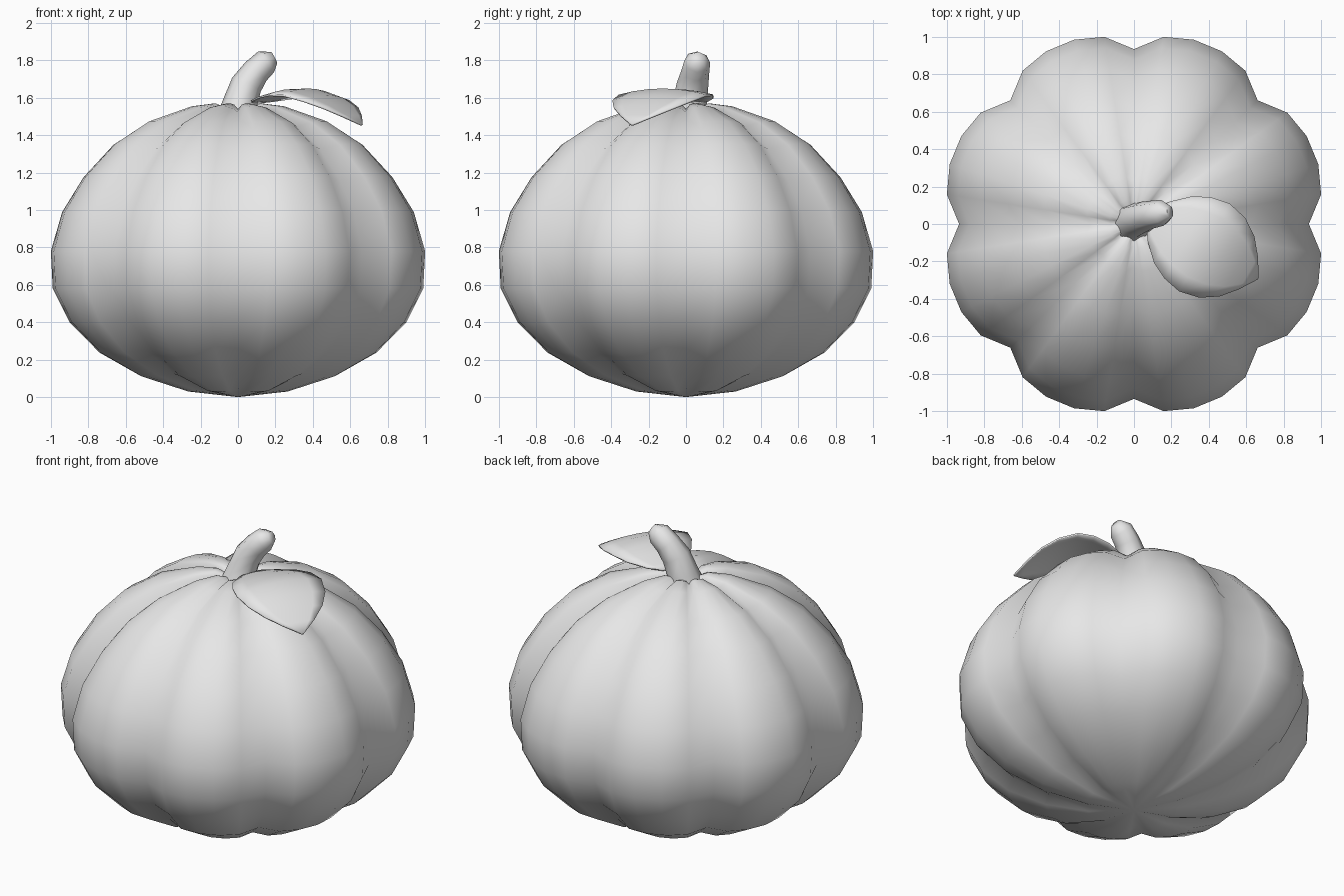
import bpy, bmesh
from math import sin, cos, pi, radians
from mathutils import Vector

cube = bpy.data.objects.get("Cube")
if cube:
    bpy.data.objects.remove(cube, do_unlink=True)

grey = bpy.data.materials.new("light_grey")
grey.use_nodes = True
colour = (0.8, 0.8, 0.8, 1)
grey.diffuse_color = colour
grey.node_tree.nodes["Principled BSDF"].inputs["Base Color"].default_value = colour


def finish(name, bm):
    """Turn a bmesh into a smooth grey object."""
    bmesh.ops.recalc_face_normals(bm, faces=bm.faces)
    for face in bm.faces:
        face.smooth = True
    mesh = bpy.data.meshes.new(name)
    bm.to_mesh(mesh)
    bm.free()
    mesh.materials.append(grey)
    obj = bpy.data.objects.new(name, mesh)
    bpy.context.collection.objects.link(obj)
    return obj


def bridge(bm, lower, upper):
    """Join two closed rings with quads."""
    n = len(lower)
    for i in range(n):
        j = (i + 1) % n
        bm.faces.new((lower[i], lower[j], upper[j], upper[i]))


def fan(bm, ring, point):
    """Close a ring to a single point."""
    tip = bm.verts.new(point)
    for i in range(len(ring)):
        bm.faces.new((ring[i], ring[(i + 1) % len(ring)], tip))


# Pumpkin body: a profile swept round eight lobes, five facets per lobe
profile = [(0.27, 0.03), (0.52, 0.11), (0.74, 0.235), (0.90, 0.40),
           (0.99, 0.58), (1.0, 0.78), (0.94, 0.99), (0.825, 1.18),
           (0.665, 1.355), (0.48, 1.475), (0.25, 1.555), (0.13, 1.57),
           (0.06, 1.545)]
lobe_radius = [0.935, 1.013, 1.036, 1.036, 1.013]
groove_depth = [1, 0.2, 0, 0, 0.2]
segments = 8 * len(lobe_radius)

bm = bmesh.new()
rings = []
for r, z in profile:
    sink = -0.03 * min(1, max(0, (z - 0.9) / 0.4))
    if z < 0.3:
        sink = 0.015
    ring = []
    for i in range(segments):
        a = 2 * pi * i / segments
        k = i % len(lobe_radius)
        rad = r * lobe_radius[k]
        ring.append(bm.verts.new((rad * cos(a), rad * sin(a),
                                  z + sink * groove_depth[k])))
    rings.append(ring)
for lower, upper in zip(rings, rings[1:]):
    bridge(bm, lower, upper)
fan(bm, rings[0], (0, 0, 0))
fan(bm, rings[-1], (0, 0, 1.5))
finish("pumpkin_body", bm)

# Stem: eight-sided tube leaning to one side with a rounded cut end
path = [((0, 0.01, 1.5), 0.11), ((0.01, 0.02, 1.57), 0.092),
        ((0.045, 0.035, 1.67), 0.085), ((0.095, 0.05, 1.74), 0.075),
        ((0.15, 0.06, 1.792), 0.07), ((0.193, 0.065, 1.815), 0.035)]
points = [Vector(p) for p, _ in path]
bm = bmesh.new()
rings = []
for i, (p, r) in enumerate(path):
    along = points[min(i + 1, len(path) - 1)] - points[max(i - 1, 0)]
    along.normalize()
    side = Vector((0, 1, 0)).cross(along).normalized()
    across = along.cross(side)
    rings.append([bm.verts.new(points[i] + r * (cos(a) * side + sin(a) * across))
                  for a in (2 * pi * k / 8 for k in range(8))])
for lower, upper in zip(rings, rings[1:]):
    bridge(bm, lower, upper)
bm.faces.new(rings[0])
bm.faces.new(rings[-1])
finish("stem", bm)

# Leaf: arched, pointed blade; each row is distance along, half width, height
rows = [(0, 0.04, 1.575), (0.05, 0.12, 1.59), (0.14, 0.205, 1.62),
        (0.23, 0.25, 1.642), (0.33, 0.27, 1.645), (0.44, 0.245, 1.61),
        (0.53, 0.185, 1.56), (0.60, 0.10, 1.505), (0.66, 0.005, 1.455)]
heading = radians(-30)
base = Vector((0.09, 0.04, 0))
forward = Vector((cos(heading), sin(heading), 0))
sideways = Vector((-sin(heading), cos(heading), 0))
bm = bmesh.new()
strips = []
for d, w, z in rows:
    strip = []
    for k in range(-3, 4):
        s = w * k / 3
        p = base + forward * d + sideways * s
        p.z = z - 0.45 * s * s
        strip.append(bm.verts.new(p))
    strips.append(strip)
for a, b in zip(strips, strips[1:]):
    for k in range(6):
        bm.faces.new((a[k], b[k], b[k + 1], a[k + 1]))
leaf = finish("leaf", bm)
solid = leaf.modifiers.new("thickness", 'SOLIDIFY')
solid.thickness = 0.01
solid.offset = 0

# Keep crisp edges on the stem end and leaf rim only
for name, angle in (("pumpkin_body", 180), ("stem", 60), ("leaf", 60)):
    bpy.ops.object.select_all(action='DESELECT')
    obj = bpy.data.objects[name]
    obj.select_set(True)
    bpy.context.view_layer.objects.active = obj
    bpy.ops.object.shade_smooth_by_angle(angle=radians(angle))
